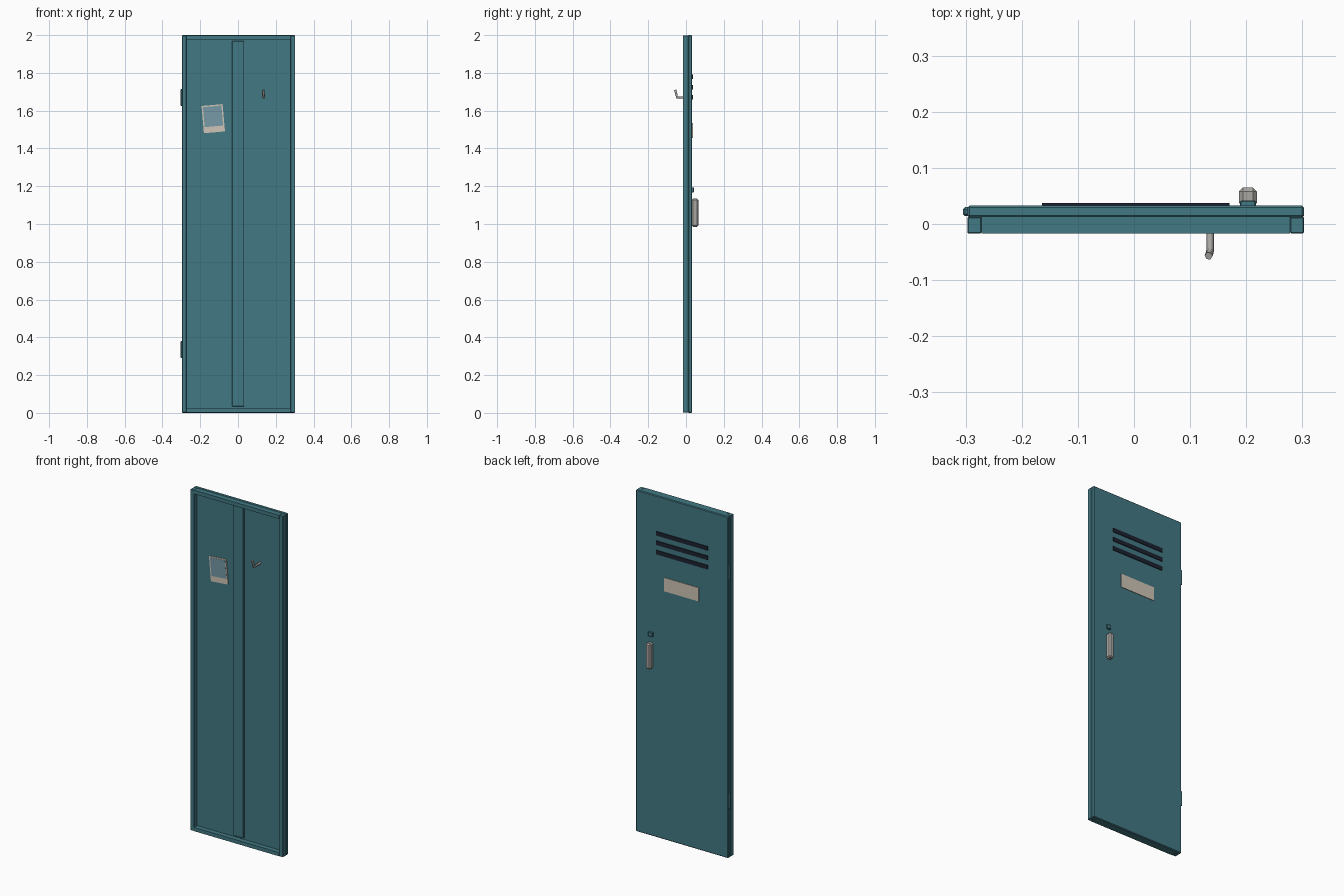
import bpy
from math import radians

if "Cube" in bpy.data.objects:
    bpy.data.objects.remove(bpy.data.objects["Cube"])


def material(name, rgb):
    m = bpy.data.materials.new(name)
    m.use_nodes = True
    m.diffuse_color = (*rgb, 1)
    m.node_tree.nodes["Principled BSDF"].inputs["Base Color"].default_value = (*rgb, 1)
    return m


teal = material("teal paint", (0.055, 0.19, 0.23))
dark = material("dark vent", (0.012, 0.016, 0.03))
paper = material("off white card", (0.62, 0.56, 0.47))
sky = material("photo blue", (0.18, 0.32, 0.39))
steel = material("brushed steel", (0.4, 0.39, 0.37))


def box(name, mat, x, y, z, bevel=0, segments=1):
    """Box spanning the given (min, max) ranges, with optional chamfer."""
    spans = (x, y, z)
    bpy.ops.mesh.primitive_cube_add(size=1, location=[sum(s) / 2 for s in spans])
    ob = bpy.context.object
    ob.name = name
    ob.scale = [s[1] - s[0] for s in spans]
    bpy.ops.object.transform_apply(location=False, rotation=False, scale=True)
    ob.data.materials.append(mat)
    if bevel:
        mod = ob.modifiers.new("chamfer", "BEVEL")
        mod.width = bevel
        mod.segments = segments
    return ob


# Door skin with chamfered edges
LEFT, RIGHT, SKIN = -0.297, 0.303, 0.011
box("door_panel", teal, (LEFT, RIGHT), (SKIN, 0.033), (0, 2), 0.004)

# Folded rim on the inside face
FLANGE = (-0.017, SKIN + 0.002)
side_w, end_h = 0.025, 0.022
box("right_flange", teal, (LEFT, LEFT + side_w), FLANGE, (0.002, 1.998), 0.002)
box("left_flange", teal, (RIGHT - side_w, RIGHT), FLANGE, (0.002, 1.998), 0.002)
for name, z in (("bottom_flange", 0.002), ("top_flange", 1.998 - end_h)):
    box(name, teal, (LEFT + side_w, RIGHT - side_w), FLANGE, (z, z + end_h))

# Stiffening rib
box("centre_rib", teal, (-0.031, 0.033), (0.001, SKIN + 0.001), (0.035, 1.968), 0.001)

# Hinges along the outer edge
for name, z in (("lower_hinge", 0.29), ("upper_hinge", 1.625)):
    box(name, teal, (-0.305, -0.288), (0.014, 0.03), (z, z + 0.09), 0.004)

# Louvre slots
for i in range(3):
    z = 1.78 - i * 0.055
    box(f"vent_slot_{i + 1}", dark, (-0.164, 0.17), (0.031, 0.037), (z - 0.012, z + 0.012))

# Name card
box("name_card", paper, (-0.107, 0.117), (0.031, 0.036), (1.455, 1.535))

# Lock and pull handle
box("lock_plate", teal, (0.189, 0.217), (0.031, 0.042), (1.168, 1.194), 0.002)
box("pull_handle", steel, (0.187, 0.219), (0.031, 0.065), (0.985, 1.135), 0.007)

# Tilted snapshot on the inside
frame = box("photo_frame", paper, (-0.187, -0.075), (0.007, SKIN + 0.001), (1.485, 1.63))
image = box("photo_image", sky, (-0.18, -0.082), (0.006, 0.008), (1.517, 1.623))
image.location.x -= 0.001
for ob in (frame, image):
    ob.rotation_euler.y = radians(-5)

# Coat hook: horizontal stem and raised prong
curve = bpy.data.curves.new("coat_hook", "CURVE")
curve.dimensions = "3D"
curve.bevel_depth = 0.007
curve.bevel_resolution = 1
curve.use_fill_caps = True
path = curve.splines.new("POLY")
points = [(0.136, 0.012, 1.67), (0.136, -0.047, 1.67), (0.133, -0.057, 1.71)]
path.points.add(len(points) - 1)
for p, co in zip(path.points, points):
    p.co = (*co, 1)
curve.materials.append(steel)
hook = bpy.data.objects.new("coat_hook", curve)
bpy.context.collection.objects.link(hook)
